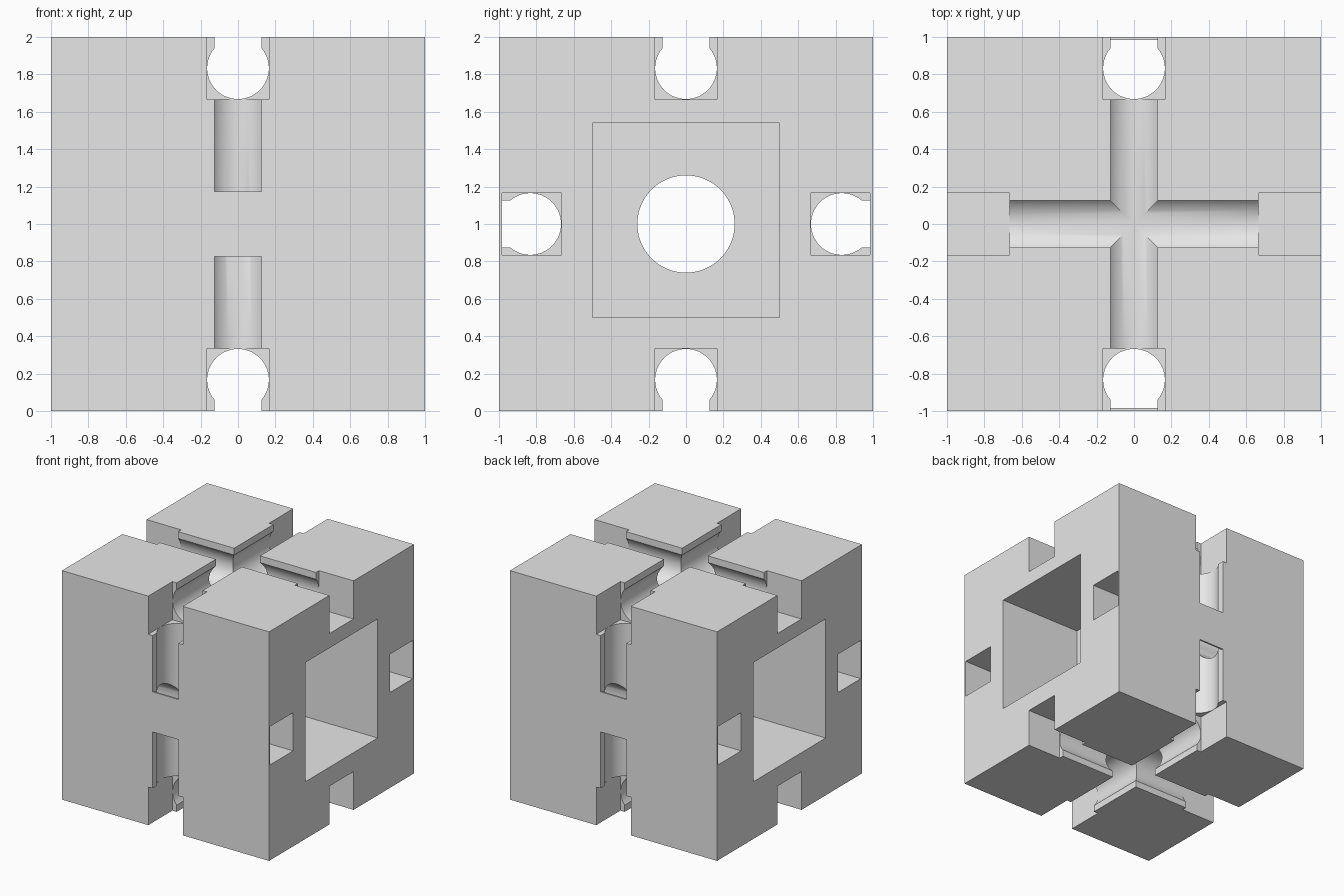
import bpy, bmesh, math
from mathutils import Vector

if "Cube" in bpy.data.objects:
    bpy.data.objects.remove(bpy.data.objects["Cube"])

MID = Vector((0, 0, 1))
X, Y, Z = Vector((1, 0, 0)), Vector((0, 1, 0)), Vector((0, 0, 1))
BORE, SLOT, DEPTH = 0.165, 0.125, 0.833
NOTCH = 1 / 3

grey = bpy.data.materials.new("plain_grey")
grey.use_nodes = True
grey.diffuse_color = (0.8, 0.8, 0.8, 1)
grey.node_tree.nodes["Principled BSDF"].inputs["Base Color"].default_value = (0.8, 0.8, 0.8, 1)


def prism(name, profile, along, out, start, end):
    """Extrude a closed profile of (sideways, outward) points along an axis."""
    side = out.cross(along)
    bm = bmesh.new()
    verts = [bm.verts.new(MID + side * u + out * w + along * start) for u, w in profile]
    face = bm.faces.new(verts)
    moved = bmesh.ops.extrude_face_region(bm, geom=[face])["geom"]
    bmesh.ops.translate(bm, vec=along * (end - start),
                        verts=[g for g in moved if isinstance(g, bmesh.types.BMVert)])
    bmesh.ops.recalc_face_normals(bm, faces=bm.faces)
    mesh = bpy.data.meshes.new(name)
    bm.to_mesh(mesh)
    bm.free()
    obj = bpy.data.objects.new(name, mesh)
    bpy.context.collection.objects.link(obj)
    mesh.materials.append(grey)
    return obj


def rect(half, low, high):
    return [(-half, low), (half, low), (half, high), (-half, high)]


def circle(radius, count=64):
    return [(radius * math.cos(math.tau * i / count), radius * math.sin(math.tau * i / count))
            for i in range(count)]


def keyhole(count=40):
    """Round bore with a narrower slot opening outward."""
    first = math.asin(SLOT / BORE)
    step = (math.tau - 2 * first) / count
    arc = [(BORE * math.sin(first + i * step), DEPTH + BORE * math.cos(first + i * step))
           for i in range(count + 1)]
    return [(SLOT, 1.1)] + arc + [(-SLOT, 1.1)]


# solid block
block = prism("slotted_block", rect(1, -1, 1), Y, Z, -1, 1)


def combine(tool, operation="DIFFERENCE"):
    mod = block.modifiers.new(tool.name, "BOOLEAN")
    mod.operation, mod.solver, mod.object = operation, "EXACT", tool
    bpy.context.view_layer.objects.active = block
    bpy.ops.object.modifier_apply(modifier=mod.name)
    bpy.data.objects.remove(tool)


# keyhole channels around the block, with square notches at the edge middles
for along, out in ((Y, Z), (X, Z), (Z, Y), (X, Y)):
    for sign in (1, -1):
        combine(prism("channel", keyhole(), along, out * sign, -1.2, 1.2))
for along, out in ((Y, Z), (X, Z), (X, Y)):
    for sign in (1, -1):
        for end in (1, -1):
            combine(prism("notch", rect(NOTCH / 2, 1 - NOTCH, 1.1), along, out * sign,
                          end * (1 - NOTCH), end * 1.1))

# square pockets on both sides joined by a round hole
for end in (1, -1):
    combine(prism("pocket", rect(0.5, -0.5, 0.54), X, Z, end * 0.2, end * 1.1))
combine(prism("round_hole", circle(0.26), X, Z, -0.5, 0.5))

# thin cover strips closing the crosswise channels on front and back
for sign in (1, -1):
    combine(prism("cover_strip", rect(0.175, 0.985, 1), X, Y * sign, -1, 1), "UNION")

# tidy flat faces and shade the bores smoothly
bm = bmesh.new()
bm.from_mesh(block.data)
bmesh.ops.remove_doubles(bm, verts=bm.verts, dist=0.0001)
bmesh.ops.dissolve_limit(bm, angle_limit=0.01, verts=bm.verts, edges=bm.edges)
bm.to_mesh(block.data)
bm.free()
block.data.materials.clear()
block.data.materials.append(grey)
for poly in block.data.polygons:
    poly.material_index = 0
bpy.ops.object.select_all(action="DESELECT")
block.select_set(True)
bpy.context.view_layer.objects.active = block
bpy.ops.object.shade_smooth_by_angle(angle=math.radians(30))
